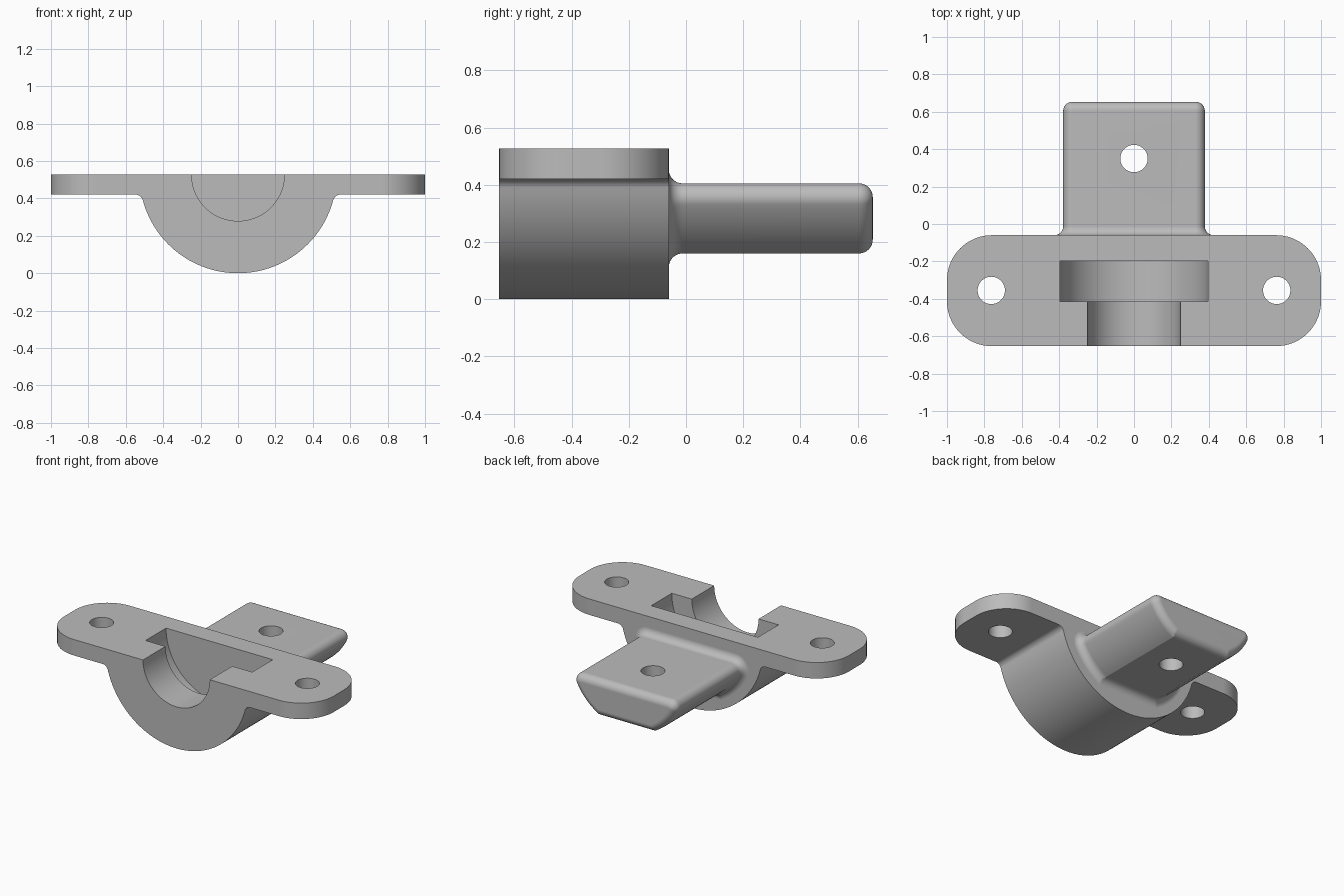
import bpy, bmesh, math
from math import sin, cos, pi, sqrt, atan2

cube = bpy.data.objects.get("Cube")
if cube:
    bpy.data.objects.remove(cube, do_unlink=True)

grey = bpy.data.materials.new("light_grey")
grey.use_nodes = True
colour = (0.5, 0.5, 0.5, 1)
grey.diffuse_color = colour
grey.node_tree.nodes["Principled BSDF"].inputs["Base Color"].default_value = colour

TOP, FRONT, BACK = 0.527, -0.653, -0.06   # seat plane and block depth
AXIS = TOP                                # bore axis lies in the seat plane


def arc(cx, cz, r, a0, a1, n):
    return [(cx + r * cos(a0 + (a1 - a0) * i / n),
             cz + r * sin(a0 + (a1 - a0) * i / n)) for i in range(n + 1)]


def mirrored(half):
    """Close a right-hand outline with its mirror image."""
    return half + [(-x, z) for x, z in reversed(half) if x > 1e-6]


def loft(name, sections, bevel=None):
    """Skin (y, outline) sections into a closed solid."""
    bm = bmesh.new()
    rings = [[bm.verts.new((x, y, z)) for x, z in pts] for y, pts in sections]
    n = len(rings[0])
    for a, b in zip(rings, rings[1:]):
        for i in range(n):
            j = (i + 1) % n
            bm.faces.new((a[i], a[j], b[j], b[i]))
    bm.faces.new(rings[0])
    bm.faces.new(rings[-1])
    if bevel:
        edges = [e for e in bm.edges if all(abs(v.co.x) > 0.99 for v in e.verts)
                 and abs(e.verts[0].co.z - e.verts[1].co.z) > 0.05]
        bmesh.ops.bevel(bm, geom=edges, offset=bevel, segments=18,
                        profile=0.5, affect='EDGES')
    bmesh.ops.recalc_face_normals(bm, faces=bm.faces)
    mesh = bpy.data.meshes.new(name)
    bm.to_mesh(mesh)
    bm.free()
    ob = bpy.data.objects.new(name, mesh)
    bpy.context.collection.objects.link(ob)
    mesh.materials.append(grey)
    return ob


def cylinder(name, r, loc, depth, rot=(0, 0, 0)):
    bpy.ops.mesh.primitive_cylinder_add(vertices=96, radius=r, depth=depth,
                                        location=loc, rotation=rot)
    ob = bpy.context.object
    ob.name = name
    ob.hide_render = True
    ob.data.materials.append(grey)
    return ob


def combine(target, tool, operation):
    mod = target.modifiers.new("join", 'BOOLEAN')
    mod.operation, mod.solver, mod.object = operation, 'EXACT', tool
    bpy.context.view_layer.objects.active = target
    bpy.ops.object.modifier_apply(modifier=mod.name)
    bpy.data.objects.remove(tool, do_unlink=True)


# Half-round block with flange wings and filleted inner corners
R, F, UNDER = TOP, 0.04, 0.42
fx, fz = sqrt((R + F) ** 2 - (AXIS - UNDER + F) ** 2), UNDER - F
turn = atan2(fz - AXIS, fx)
half = (arc(0, AXIS, R, -pi / 2, turn, 40)
        + arc(fx, fz, F, turn + pi, pi / 2, 8)[1:]
        + [(1, UNDER), (1, TOP)])
outline = mirrored(half)
bracket = loft("bracket", [(FRONT, outline), (BACK, outline)], bevel=0.24)


# Tongue: a disc slice, flat above and below, rounded on its top edges
def tongue_outline(d):
    r, e = 0.421 + d, 0.05 + d
    top, low = 0.405 + d, 0.16 - d
    cz = top - e
    cx = sqrt((r - e) ** 2 - (AXIS - cz) ** 2)
    a = atan2(cz - AXIS, cx)
    start = atan2(low - AXIS, sqrt(r * r - (AXIS - low) ** 2))
    return mirrored(arc(0, AXIS, r, start, a, 16) + arc(cx, cz, e, a, pi / 2, 10)[1:])


E, TIP, STEPS = 0.048, 0.653, 8
quarter = [pi / 2 * i / STEPS for i in range(STEPS + 1)]
sections = [(BACK - 0.04, tongue_outline(E))]
sections += [(BACK + E - E * cos(t), tongue_outline(E - E * sin(t))) for t in quarter]
sections += [(TIP - E + E * sin(t), tongue_outline(E * cos(t) - E)) for t in quarter]
combine(bracket, loft("tongue", sections), 'UNION')

# Stepped bore: narrow at the front, wide pocket behind it
for name, r, y0, y1 in (("bore", 0.248, FRONT - 0.1, -0.3),
                        ("pocket", 0.396, -0.415, -0.197)):
    combine(bracket, cylinder(name, r, (0, (y0 + y1) / 2, AXIS), y1 - y0,
                              (pi / 2, 0, 0)), 'DIFFERENCE')

# Bolt holes through both wings and the tongue
for x, y in ((-0.763, -0.355), (0.763, -0.355), (0, 0.35)):
    combine(bracket, cylinder("hole", 0.073, (x, y, 0.3), 1), 'DIFFERENCE')

# Smooth curves with crisp edges
bpy.ops.object.select_all(action='DESELECT')
bracket.select_set(True)
bpy.context.view_layer.objects.active = bracket
bpy.ops.object.shade_smooth_by_angle(angle=math.radians(25))
normals = bracket.modifiers.new("even_normals", 'WEIGHTED_NORMAL')
normals.keep_sharp = True
